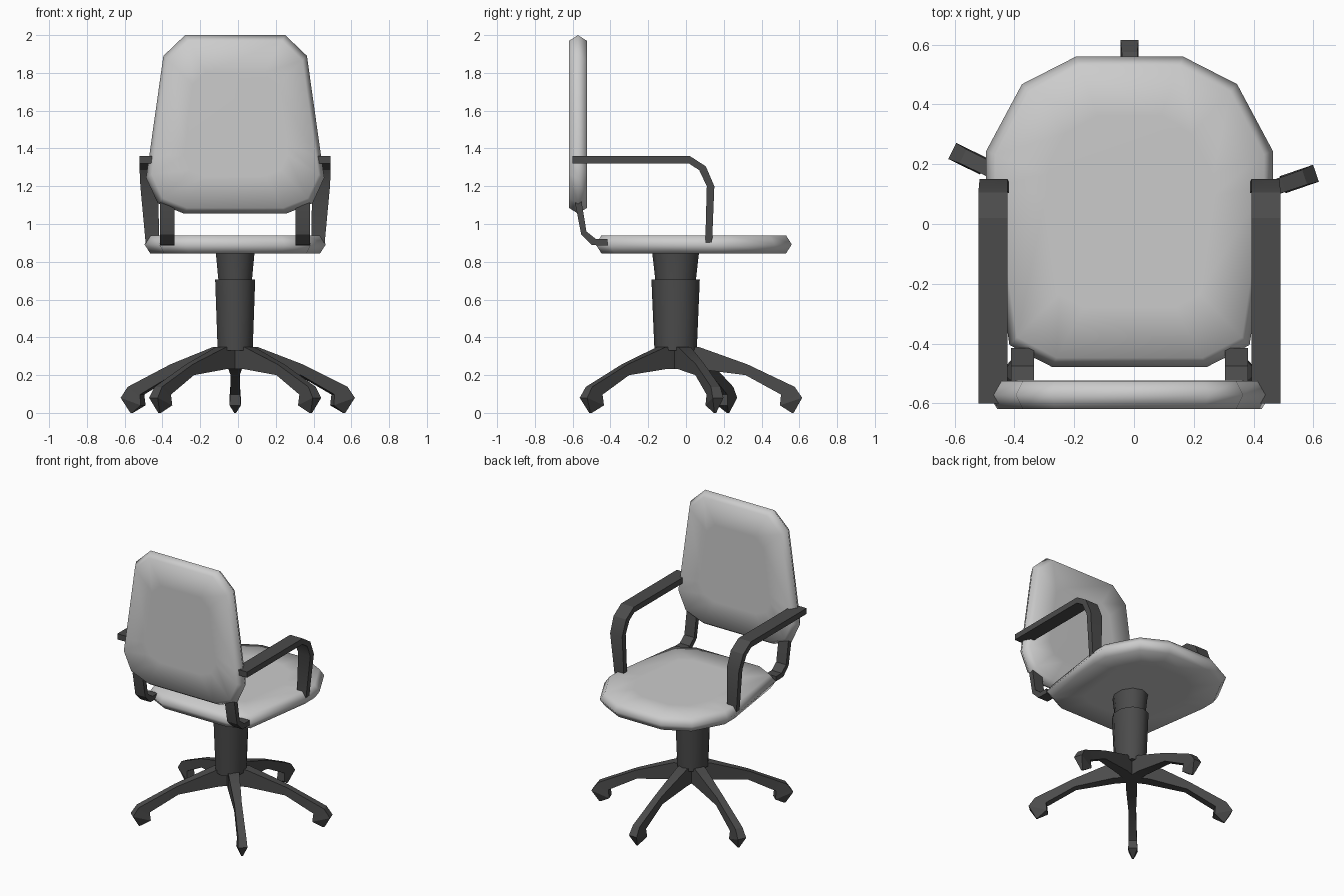
import bpy, bmesh, math
from mathutils import Vector

if "Cube" in bpy.data.objects:
    bpy.data.objects.remove(bpy.data.objects["Cube"])

dark = bpy.data.materials.new("dark_plastic")
dark.diffuse_color = (0.07, 0.07, 0.07, 1)
dark.use_nodes = True
dark.node_tree.nodes["Principled BSDF"].inputs["Base Color"].default_value = dark.diffuse_color
CX = -0.015  # shared centre line


def loft(name, rings, mat=None, smooth=None):
    """Skin a list of equal-length point rings and cap both ends."""
    bm = bmesh.new()
    vs = [[bm.verts.new(p) for p in r] for r in rings]
    n = len(rings[0])
    for a, b in zip(vs, vs[1:]):
        for i in range(n):
            j = (i + 1) % n
            bm.faces.new((a[i], a[j], b[j], b[i]))
    bm.faces.new(vs[0])
    bm.faces.new(vs[-1])
    bmesh.ops.remove_doubles(bm, verts=bm.verts, dist=0.0005)
    bmesh.ops.recalc_face_normals(bm, faces=bm.faces)
    me = bpy.data.meshes.new(name)
    bm.to_mesh(me)
    bm.free()
    ob = bpy.data.objects.new(name, me)
    bpy.context.collection.objects.link(ob)
    if mat:
        me.materials.append(mat)
    if smooth is not None:
        bpy.context.view_layer.objects.active = ob
        ob.select_set(True)
        bpy.ops.object.shade_smooth_by_angle(angle=math.radians(smooth))
        ob.select_set(False)
    return ob


def cushion(name, half, place):
    """Pad with a bevelled rim; half outline is (x, v), place maps (x, v, depth)."""
    pts = half + [(-x, v) for x, v in reversed(half)]
    vc = (half[0][1] + half[-1][1]) / 2
    vh = abs(half[0][1] - half[-1][1]) / 2
    rings = []
    for inset, d in ((0.2, -0.048), (0.03, -0.047), (0, 0), (0.03, 0.047), (0.2, 0.048)):
        sx, sv = 1 - inset / 0.48, 1 - inset / vh
        rings.append([place(CX + x * sx, vc + (v - vc) * sv, d) for x, v in pts])
    return loft(name, rings, None, 80)


# Seat and backrest
cushion("seat", [(0.18, 0.56), (0.36, 0.468), (0.48, 0.244), (0.48, 0.13),
                 (0.402, -0.405), (0.26, -0.478)],
        lambda x, v, d: (x, v, 0.892 + d))
cushion("backrest", [(0.265, 2.0), (0.38, 1.89), (0.457, 1.345), (0.472, 1.245),
                     (0.41, 1.11), (0.27, 1.055)],
        lambda x, v, d: (x, -0.572 + d, v))


def strap(name, side, stations):
    """Flat bar; station = (outer y, z, inner y, z, x near, x far)."""
    rings = []
    for y0, z0, y1, z1, a, b in stations:
        xa, xb = CX + side * a, CX + side * b
        rings.append([(xa, y0, z0), (xb, y0, z0), (xb, y1, z1), (xa, y1, z1)])
    loft(name, rings, dark, 30)


arm = [(-0.60, 1.36, -0.60, 1.32, 0.408, 0.506),
       (0.02, 1.36, 0.016, 1.32, 0.408, 0.506),
       (0.105, 1.305, 0.07, 1.285, 0.408, 0.506),
       (0.15, 1.20, 0.11, 1.20, 0.408, 0.502),
       (0.138, 0.90, 0.102, 0.90, 0.402, 0.474)]
support = [(-0.578, 1.19, -0.565, 1.19, 0.32, 0.397),
           (-0.585, 1.10, -0.55, 1.10, 0.32, 0.397),
           (-0.555, 0.945, -0.527, 0.96, 0.32, 0.397),
           (-0.497, 0.888, -0.476, 0.92, 0.32, 0.397),
           (-0.415, 0.886, -0.415, 0.92, 0.32, 0.397)]

# Armrests and backrest supports
for side, label in ((-1, "left"), (1, "right")):
    strap(label + "_armrest", side, arm)
    strap(label + "_back_support", side, support)


# Gas column: upper sleeve and lower sleeve
def column(name, levels, n=10):
    rings = []
    for r, z in levels:
        rings.append([(CX + 0.87 * r * math.cos(2 * math.pi * (i + 0.5) / n),
                       -0.055 + r * math.sin(2 * math.pi * (i + 0.5) / n), z)
                      for i in range(n)])
    loft(name, rings, dark, 45)


column("upper_column", [(0.105, 0.66), (0.107, 0.70), (0.124, 0.85)])
column("lower_column", [(0.112, 0.33), (0.128, 0.705)])

# Five base legs with pointed feet: (top r, z, bottom r, z, half width)
leg = [(0.0, 0.35, 0.0, 0.232, 0.036),
       (0.11, 0.35, 0.11, 0.232, 0.036),
       (0.37, 0.257, 0.36, 0.20, 0.024),
       (0.62, 0.138, 0.548, 0.097, 0.026),
       (0.66, 0.08, 0.542, 0.04, 0.03),
       (0.615, 0.0, 0.605, 0.0, 0.005)]
for k, deg in enumerate((90, 154, 229, 311, 19)):
    d = Vector((math.cos(math.radians(deg)), math.sin(math.radians(deg)), 0))
    s = Vector((-d.y, d.x, 0))
    c = Vector((CX, -0.045, 0))
    up = Vector((0, 0, 1))
    rings = []
    for r0, z0, r1, z1, w in leg:
        t, b = c + d * r0 + up * z0, c + d * r1 + up * z1
        rings.append([t - s * w, t + s * w, b + s * w, b - s * w])
    loft(f"base_leg_{k + 1}", rings, dark, 25)
